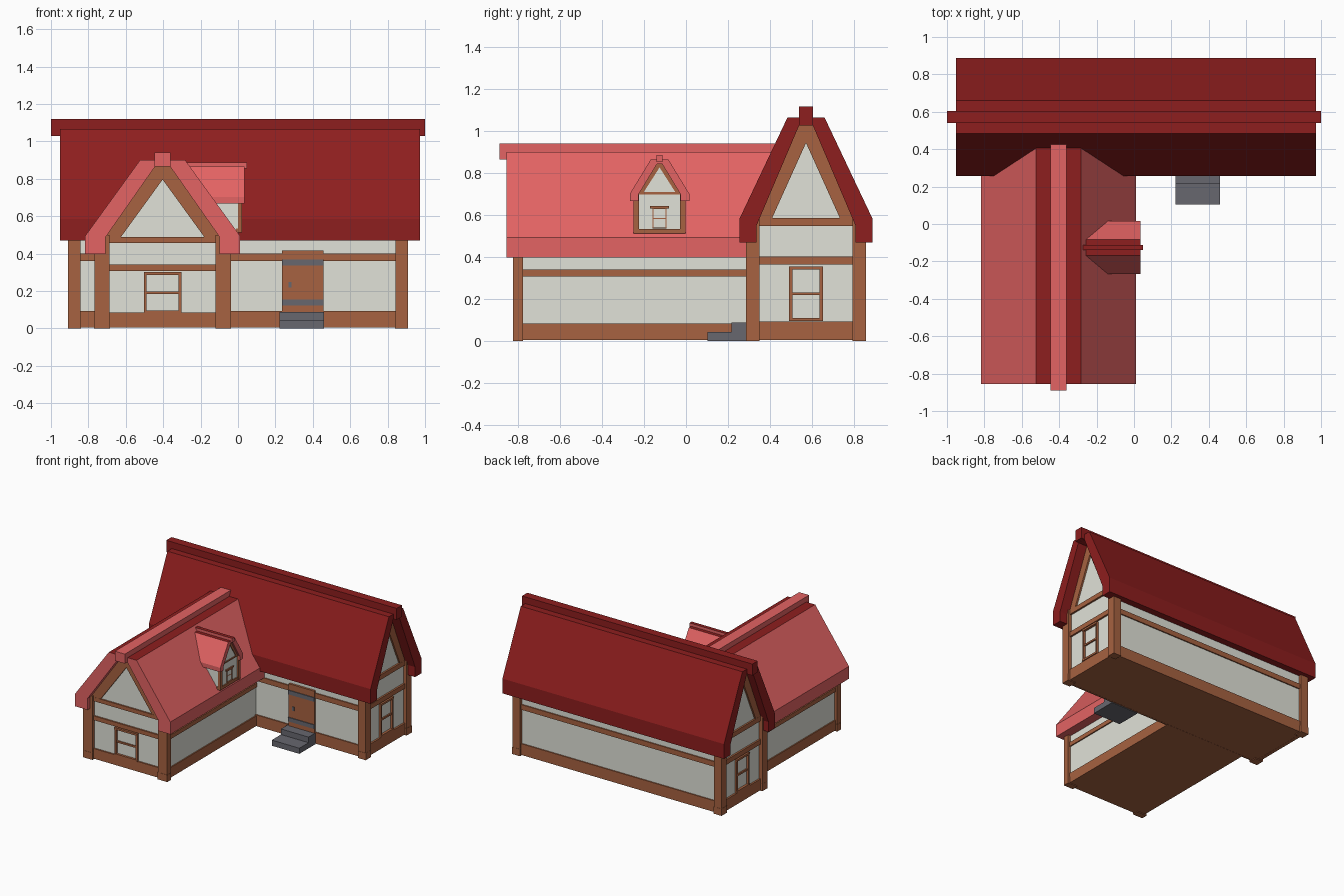
import bpy, bmesh

if "Cube" in bpy.data.objects:
    bpy.data.objects.remove(bpy.data.objects["Cube"])


def material(name, rgb):
    m = bpy.data.materials.new(name)
    m.diffuse_color = (*rgb, 1)
    m.use_nodes = True
    m.node_tree.nodes["Principled BSDF"].inputs["Base Color"].default_value = m.diffuse_color
    return m


DARK = material("dark_red_tile", (0.27, 0.013, 0.013))
LIGHT = material("light_red_tile", (0.77, 0.125, 0.125))
WALL = material("plaster", (0.75, 0.76, 0.69))
WOOD = material("timber", (0.385, 0.122, 0.052))
STONE = material("grey_stone", (0.136, 0.136, 0.159))

MAIN_Y, WING_X, DORM_Y = 0.572, -0.403, -0.126


# Local frames: u across the gable, d outward along the ridge, z up
def right(u, d, z): return (d, MAIN_Y + u, z)
def left(u, d, z): return (-d, MAIN_Y + u, z)
def wing(u, d, z): return (WING_X + u, -d, z)
def dormer(u, d, z): return (d, DORM_Y + u, z)
def porch(u, d, z): return (u, -d, z)


def prism(name, frame, pts, d0, d1, mat, top_mat=None, floor_mat=None, open_top=False):
    """Extrude a (u, z) profile; optional colours for flat tops and undersides."""
    bm = bmesh.new()
    a = [bm.verts.new(frame(u, d0, z)) for u, z in pts]
    b = [bm.verts.new(frame(u, d1, z)) for u, z in pts]
    bm.faces.new(a)
    bm.faces.new(b)
    for i in range(len(pts)):
        j = (i + 1) % len(pts)
        bm.faces.new((a[i], a[j], b[j], b[i]))
    bmesh.ops.recalc_face_normals(bm, faces=bm.faces)
    if open_top:
        bmesh.ops.delete(bm, geom=[f for f in bm.faces if f.normal.z > 0.1], context='FACES')
    extra = top_mat or floor_mat
    for f in bm.faces:
        if (top_mat and f.normal.z > 0.95) or (floor_mat and f.normal.z < -0.95):
            f.material_index = 1
    me = bpy.data.meshes.new(name)
    bm.to_mesh(me)
    bm.free()
    me.materials.append(mat)
    if extra:
        me.materials.append(extra)
    ob = bpy.data.objects.new(name, me)
    bpy.context.collection.objects.link(ob)
    return ob


def box(name, frame, u0, u1, d0, d1, z0, z1, mat):
    return prism(name, frame, [(u0, z0), (u1, z0), (u1, z1), (u0, z1)], d0, d1, mat)


def mirrored(half):
    """Complete a profile given its right half, ordered from the bottom up."""
    return half + [(-u, z) for u, z in reversed(half) if u > 0]


def roof_profile(outer, inner):
    """Hollow roof section; both right halves are ordered from the bottom up."""
    return [(-u, z) for u, z in outer] + list(reversed(outer)) + mirrored(inner)


def side_beams(name, frame, u, t, d0, d1, z0, z1):
    """Pair of horizontal timbers along the long walls."""
    for s in (-1, 1):
        a, b = sorted((s * u, s * (u - t)))
        box(name, frame, a, b, d0, d1, z0, z1, WOOD)


def rakes(name, frame, base, top, inner, apex, d0, d1):
    """Sloping gable timbers framing a triangular panel."""
    z0, z1 = base[1], top[1]
    prism(name, frame, [(-base[0], z0), (-top[0], z1), (top[0], z1), (base[0], z0),
                        (inner, z0), (0, apex), (-inner, z0)], d0, d1, WOOD)


def window(name, frame, u, z0, z1, d, t):
    """Framed window with a central crossbar."""
    for s in (-1, 1):
        a, b = sorted((s * u, s * (u - t)))
        box(name + "_jamb", frame, a, b, d - 0.03, d, z0, z1, WOOD)
    for za, zb in ((z0, z0 + t), (z1 - t, z1)):
        box(name + "_rail", frame, -u, u, d - 0.03, d + 0.003, za, zb, WOOD)
    zm = (z0 + z1) / 2
    box(name + "_crossbar", frame, -u + t, u - t, d - 0.03, d - 0.005, zm - t * .45, zm + t * .45, WOOD)


def post(name, frame, u0, u1, d0, d1, z1):
    box(name, frame, u0, u1, d0, d1, 0, z1, WOOD)
    e = 0.0015
    box(name + "_foot", frame, u0 - e, u1 + e, d0 - e, d1 + e, 0, 0.055, WOOD)


# Main house walls, base and roof
prism("main_walls", right, mirrored([(0.262, 0.006), (0.262, 0.5), (0.03, 1.03)]), -0.88, 0.88,
      WALL, floor_mat=WOOD, open_top=True)
side_beams("main_base", right, 0.271, 0.012, -0.88, 0.88, 0.005, 0.093)
side_beams("main_beam", right, 0.271, 0.012, -0.88, 0.88, 0.36, 0.4)
prism("main_roof", right, roof_profile(
    [(0.316, 0.47), (0.316, 0.586), (0.088, 1.067)],
    [(0.237, 0.47), (0.237, 0.548), (0.033, 1.028)]), -0.952, 0.972, DARK)
box("main_ridge", right, -0.033, 0.033, -1, 1, 1.029, 1.119, DARK)

# Main gable ends
for side, frame in (("right", right), ("left", left)):
    for s in (-1, 1):
        a, b = sorted((s * 0.222, s * 0.285))
        post(side + "_post", frame, a, b, 0.842, 0.908, 0.59)
    for part, z0, z1 in (("base", 0.005, 0.093), ("mid_beam", 0.365, 0.403), ("gable_beam", 0.548, 0.586)):
        box(f"{side}_{part}", frame, -0.24, 0.24, 0.868, 0.894, z0, z1, WOOD)
    rakes(side + "_rakes", frame, (0.25, 0.55), (0.03, 1.035), 0.178, 0.945, 0.868, 0.893)
    window(side + "_window", frame, 0.08, 0.095, 0.357, 0.896, 0.015)

# Front wing walls, base and roof
prism("wing_walls", wing, mirrored([(0.342, 0.006), (0.342, 0.47), (0.04, 0.875)]), -0.31, 0.8,
      WALL, floor_mat=WOOD, open_top=True)
side_beams("wing_base", wing, 0.351, 0.012, -0.31, 0.8, 0.006, 0.085)
side_beams("wing_beam", wing, 0.351, 0.012, -0.31, 0.8, 0.308, 0.341)
prism("wing_roof", wing, roof_profile(
    [(0.414, 0.398), (0.414, 0.495), (0.12, 0.901)],
    [(0.305, 0.398), (0.305, 0.488), (0.04, 0.866)]), -0.41, 0.855, LIGHT, DARK)
box("wing_ridge", wing, -0.043, 0.043, -0.425, 0.889, 0.867, 0.942, LIGHT)

# Wing gable end
for s in (-1, 1):
    a, b = sorted((s * 0.284, s * 0.365))
    post("wing_post", wing, a, b, 0.778, 0.824, 0.5)
for part, z0, z1 in (("base", 0.006, 0.085), ("mid_beam", 0.308, 0.341), ("gable_beam", 0.457, 0.488)):
    box("wing_front_" + part, wing, -0.31, 0.31, 0.788, 0.812, z0, z1, WOOD)
rakes("wing_rakes", wing, (0.34, 0.457), (0.04, 0.878), 0.246, 0.796, 0.788, 0.811)
window("wing_window", wing, 0.1, 0.082, 0.302, 0.815, 0.015)

# Dormer on the wing roof
prism("dormer_walls", dormer, mirrored([(0.118, 0.515), (0.118, 0.7), (0.02, 0.855)]), -0.2, 0.012,
      WALL, open_top=True)
prism("dormer_roof", dormer, roof_profile(
    [(0.142, 0.668), (0.142, 0.702), (0.042, 0.866)],
    [(0.1, 0.668), (0.1, 0.7), (0.012, 0.845)]), -0.275, 0.034, LIGHT, DARK)
prism("dormer_ridge", dormer, [(-0.014, 0.855), (0.014, 0.855), (0.014, 0.888), (-0.014, 0.888)],
      -0.28, 0.048, LIGHT, DARK)
for s in (-1, 1):
    a, b = sorted((s * 0.098, s * 0.124))
    box("dormer_post", dormer, a, b, 0.0, 0.022, 0.513, 0.7, WOOD)
box("dormer_sill", dormer, -0.124, 0.124, -0.01, 0.02, 0.513, 0.535, WOOD)
box("dormer_beam", dormer, -0.1, 0.1, -0.005, 0.018, 0.7, 0.71, WOOD)
rakes("dormer_rakes", dormer, (0.12, 0.7), (0.014, 0.856), 0.082, 0.828, 0.0, 0.018)
window("dormer_window", dormer, 0.034, 0.536, 0.635, 0.018, 0.006)
box("dormer_window_head", dormer, -0.046, 0.046, 0.005, 0.021, 0.633, 0.644, WOOD)

# Door with iron bands and handle
box("door", porch, 0.235, 0.457, -0.315, -0.293, 0.085, 0.418, WOOD)
for z in (0.14, 0.353):
    box("door_band", porch, 0.234, 0.458, -0.3, -0.287, z - 0.016, z + 0.016, STONE)
box("door_handle", porch, 0.27, 0.286, -0.3, -0.287, 0.218, 0.248, STONE)

# Entrance steps
box("upper_step", porch, 0.221, 0.461, -0.305, -0.217, 0, 0.088, STONE)
box("lower_step", porch, 0.221, 0.461, -0.305, -0.103, 0, 0.044, STONE)
